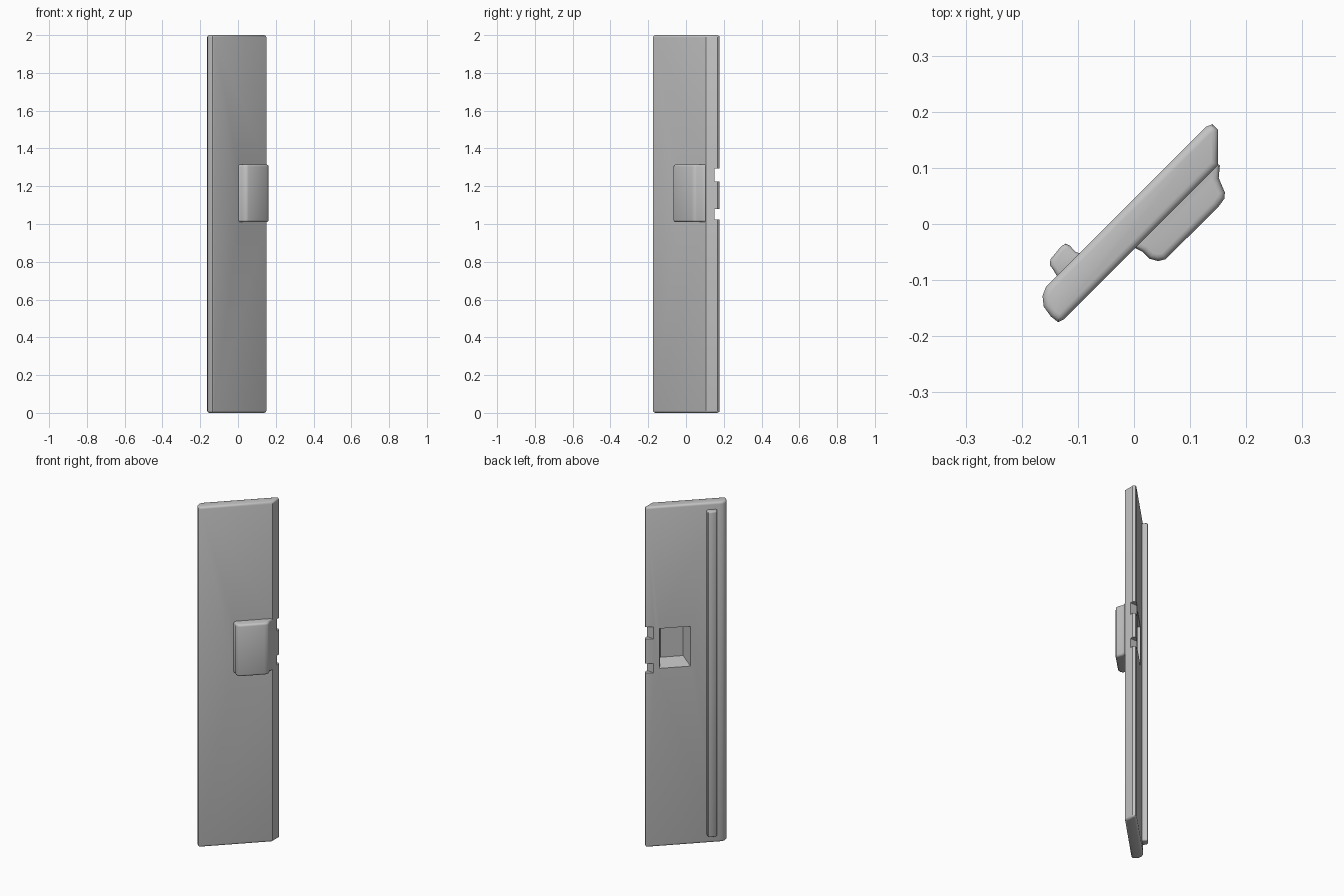
import bpy
import bmesh
import math
from mathutils import Vector

if "Cube" in bpy.data.objects:
    bpy.data.objects.remove(bpy.data.objects["Cube"], do_unlink=True)

grey = bpy.data.materials.new("plain_grey")
grey.use_nodes = True
colour = (0.55, 0.55, 0.55, 1)
grey.diffuse_color = colour
grey.node_tree.nodes["Principled BSDF"].inputs["Base Color"].default_value = colour


def finish(name, bm):
    bmesh.ops.recalc_face_normals(bm, faces=bm.faces)
    mesh = bpy.data.meshes.new(name)
    bm.to_mesh(mesh)
    bm.free()
    mesh.materials.append(grey)
    ob = bpy.data.objects.new(name, mesh)
    bpy.context.collection.objects.link(ob)
    return ob


def activate(ob):
    bpy.ops.object.select_all(action='DESELECT')
    ob.select_set(True)
    bpy.context.view_layer.objects.active = ob


def apply(ob, mod):
    activate(ob)
    bpy.ops.object.modifier_apply(modifier=mod.name)


def prism(name, outline, low, high, bevel=0):
    """Upright extrusion of a plan outline, with softened end rims."""
    bm = bmesh.new()
    face = bm.faces.new([bm.verts.new((x, y, low)) for x, y in outline])
    ext = bmesh.ops.extrude_face_region(bm, geom=[face])
    verts = [v for v in ext["geom"] if isinstance(v, bmesh.types.BMVert)]
    bmesh.ops.translate(bm, vec=(0, 0, high - low), verts=verts)
    if bevel:
        rims = [e for e in bm.edges
                if abs(e.verts[0].co.z - e.verts[1].co.z) < 1e-4]
        bmesh.ops.bevel(bm, geom=rims, offset=bevel, segments=3,
                        profile=0.5, affect='EDGES', clamp_overlap=True)
    return finish(name, bm)


def combine(ob, other, operation):
    mod = ob.modifiers.new(operation, 'BOOLEAN')
    mod.operation = operation
    mod.solver = 'EXACT'
    mod.object = other
    other.hide_render = True
    apply(ob, mod)
    bpy.data.objects.remove(other, do_unlink=True)


# Long diagonal panel with a rounded edge and a mitred edge
panel = prism("panel", [
    (-0.135, -0.175), (-0.125, -0.17), (0.15, 0.105), (0.15, 0.168),
    (0.14, 0.178), (0.128, 0.173), (-0.145, -0.1), (-0.157, -0.112),
    (-0.163, -0.128), (-0.161, -0.147), (-0.148, -0.165)], 0, 2, 0.012)

# Raised pocket on the front, flared where it meets the panel
pocket = prism("pocket", [
    (0.002, -0.043), (0.016, -0.05), (0.028, -0.062), (0.043, -0.066),
    (0.056, -0.063), (0.15, 0.03), (0.161, 0.045), (0.162, 0.056),
    (0.151, 0.082), (0.153, 0.104), (0.14, 0.115), (0, -0.02)],
    1.01, 1.315, 0.012)
combine(panel, pocket, 'UNION')

# Tapered recess entering the pocket from the back
bm = bmesh.new()
bmesh.ops.create_cube(bm, size=1)
along = Vector((1, 1, 0)).normalized()
outward = Vector((-1, 1, 0)).normalized()
for v in bm.verts:
    sx, sy, sz = (math.copysign(1, c) for c in v.co)
    deep = sy < 0
    u = 0.065 + sx * (0.062 if deep else 0.087)
    z = 1.165 + sz * (0.1 if deep else 0.12)
    v.co = along * u + outward * (-0.07 if deep else 0.05) + Vector((0, 0, z))
combine(panel, finish("recess_cutter", bm), 'DIFFERENCE')

# Two notches in the mitred edge beside the pocket
for low, high in ((1.025, 1.08), (1.225, 1.295)):
    notch = prism("notch_cutter", [
        (0.08, 0.15), (0.2, 0.15), (0.2, 0.2), (0.08, 0.2)], low, high)
    combine(panel, notch, 'DIFFERENCE')

# Narrow grip rail on the back
rail = prism("back_rail", [
    (-0.136, -0.095), (-0.143, -0.083), (-0.15, -0.073), (-0.149, -0.063),
    (-0.13, -0.04), (-0.122, -0.035), (-0.114, -0.039), (-0.104, -0.05),
    (-0.094, -0.053), (-0.1, -0.07), (-0.125, -0.095)], 0.045, 1.96, 0.008)

for ob in (panel, rail):
    activate(ob)
    bpy.ops.object.shade_smooth_by_angle(angle=math.radians(35))
